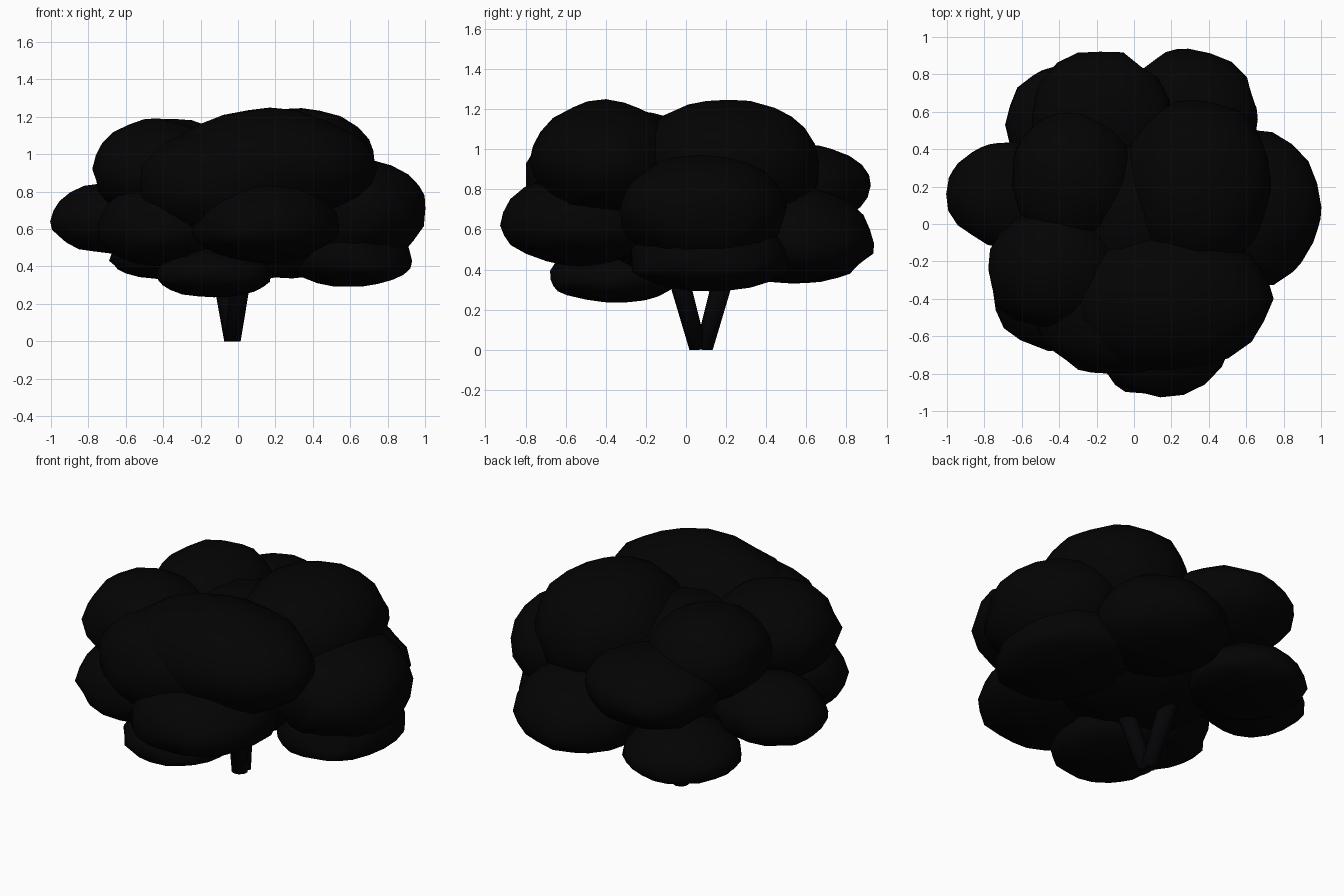
import bpy, bmesh, math, random
from mathutils import Vector, noise

if "Cube" in bpy.data.objects:
    bpy.data.objects.remove(bpy.data.objects["Cube"])

random.seed(4)
dark = bpy.data.materials.new("dark_foliage")
dark.diffuse_color = (0.001, 0.001, 0.001, 1)
dark.use_nodes = True
dark.node_tree.nodes["Principled BSDF"].inputs["Base Color"].default_value = dark.diffuse_color
bark = bpy.data.materials.new("dark_bark")
bark.diffuse_color = (0.0015, 0.001, 0.002, 1)
bark.use_nodes = True
bark.node_tree.nodes["Principled BSDF"].inputs["Base Color"].default_value = bark.diffuse_color


def finish(bm, name, mat):
    me = bpy.data.meshes.new(name)
    bm.to_mesh(me)
    bm.free()
    for p in me.polygons:
        p.use_smooth = True
    me.materials.append(mat)
    ob = bpy.data.objects.new(name, me)
    bpy.context.collection.objects.link(ob)


# Leaf clump: domed top, shallower bowl below, slightly ragged rim
def clump(name, centre, rx, ry, up, down):
    bm = bmesh.new()
    bmesh.ops.create_icosphere(bm, subdivisions=3, radius=1)
    c = Vector(centre)
    for v in bm.verts:
        n = v.co.copy()
        k = 1 + 0.06 * noise.noise(n * 2.2 + c * 7)
        if -0.35 < n.z < 0.1:
            k += random.uniform(-0.035, 0.035)
        h = up if n.z > 0 else down
        v.co = c + Vector((n.x * rx, n.y * ry, n.z * h)) * k
    finish(bm, name, dark)


# Tapered limb between two points
def limb(name, a, b, r0, r1):
    a, b = Vector(a), Vector(b)
    bm = bmesh.new()
    bmesh.ops.create_cone(bm, cap_ends=True, segments=10, radius1=r0,
                          radius2=r1, depth=(b - a).length)
    q = (b - a).to_track_quat('Z', 'Y')
    for v in bm.verts:
        v.co = q @ v.co + (a + b) / 2
        v.co.z = max(v.co.z, 0)
    finish(bm, name, bark)


# Lower ring of clumps
clump("low_front_clump", (-0.13, -0.36, 0.35), 0.31, 0.32, 0.17, 0.115)
clump("low_right_clump", (0.60, 0.12, 0.43), 0.33, 0.40, 0.26, 0.14)
clump("low_back_left_clump", (-0.35, 0.53, 0.43), 0.33, 0.33, 0.21, 0.10)
clump("low_back_right_clump", (0.29, 0.56, 0.53), 0.38, 0.37, 0.28, 0.19)

# Middle ring of clumps
clump("left_clump", (-0.68, 0.16, 0.64), 0.32, 0.28, 0.21, 0.17)
clump("front_left_clump", (-0.40, -0.36, 0.60), 0.35, 0.32, 0.25, 0.20)
clump("front_clump", (0.14, -0.52, 0.62), 0.40, 0.41, 0.26, 0.20)
clump("right_clump", (0.62, 0.09, 0.71), 0.38, 0.41, 0.27, 0.33)
clump("back_clump", (-0.18, 0.57, 0.82), 0.38, 0.35, 0.20, 0.22)

# Heart of the bush, filling the middle
clump("heart", (0.02, 0.06, 0.65), 0.55, 0.50, 0.47, 0.33)
clump("front_heart", (-0.08, -0.43, 0.86), 0.47, 0.38, 0.28, 0.34)

# Crown
clump("crown_front", (0.17, -0.40, 0.93), 0.55, 0.38, 0.31, 0.30)
clump("crown_front_left", (-0.43, -0.24, 0.92), 0.35, 0.33, 0.27, 0.26)
clump("crown_right", (0.34, 0.21, 0.94), 0.40, 0.46, 0.31, 0.38)
clump("crown_left", (-0.33, 0.25, 0.94), 0.33, 0.36, 0.25, 0.26)

# Forked trunk
limb("front_trunk", (-0.03, 0.06, 0.0), (0.07, -0.13, 0.70), 0.045, 0.06)
limb("back_trunk", (-0.03, 0.09, 0.0), (-0.14, 0.28, 0.70), 0.045, 0.06)
